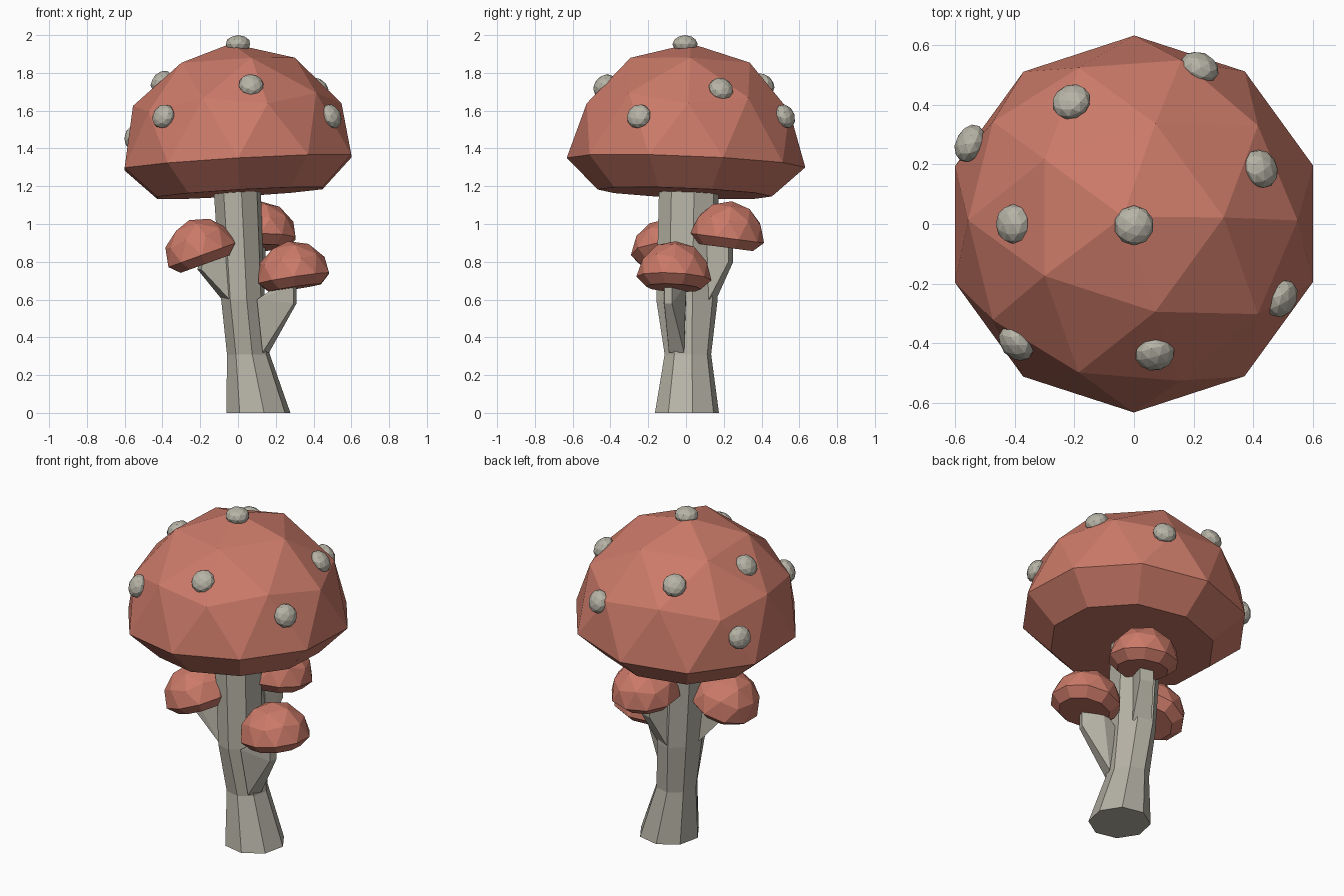
import bpy, bmesh, math
from mathutils import Vector, Matrix

if "Cube" in bpy.data.objects:
    bpy.data.objects.remove(bpy.data.objects["Cube"])

UP = Vector((0, 0, 1))


def material(name, rgb):
    m = bpy.data.materials.new(name)
    m.diffuse_color = (*rgb, 1)
    m.use_nodes = True
    m.node_tree.nodes["Principled BSDF"].inputs["Base Color"].default_value = m.diffuse_color
    return m


RED = material("cap_red", (0.60, 0.195, 0.14))
GREY = material("stem_grey", (0.47, 0.45, 0.38))


def finish(bm, name, mat):
    bmesh.ops.recalc_face_normals(bm, faces=bm.faces[:])
    me = bpy.data.meshes.new(name)
    bm.to_mesh(me)
    bm.free()
    me.materials.append(mat)
    ob = bpy.data.objects.new(name, me)
    bpy.context.collection.objects.link(ob)
    return ob


def place(bm, loc, normal, scale):
    rot = UP.rotation_difference(Vector(normal).normalized()).to_matrix().to_4x4()
    bm.transform(Matrix.Translation(loc) @ rot @ Matrix.Diagonal((*scale, 1)))


# Cap: half an icosphere, with the rim tucked in to a flat underside
def cap(name, loc, normal, r):
    bm = bmesh.new()
    bmesh.ops.create_icosphere(bm, subdivisions=2, radius=1)
    bmesh.ops.delete(bm, geom=[v for v in bm.verts if v.co.z < -0.01], context='VERTS')
    rim = [e for e in bm.edges if e.is_boundary]
    ext = bmesh.ops.extrude_edge_only(bm, edges=rim)['geom']
    for v in [g for g in ext if isinstance(g, bmesh.types.BMVert)]:
        v.co = Vector((v.co.x * 0.73, v.co.y * 0.73, -0.255))
    bmesh.ops.holes_fill(bm, edges=[e for e in bm.edges if e.is_boundary], sides=0)
    place(bm, loc, normal, (r, r, r))
    finish(bm, name, RED)


CENTRE = Vector((0, 0, 1.325))
cap("main_cap", CENTRE, (-0.058, 0.04, 1), 0.632)
cap("left_small_cap", (-0.192, -0.095, 0.835), (-0.36, 0, 1), 0.197)
cap("back_small_cap", (0.117, 0.218, 0.925), (0.0, 0.13, 1), 0.197)
cap("right_small_cap", (0.295, -0.064, 0.712), (-0.15, 0.05, 1), 0.199)

# Spots: flattened pebbles sitting on the main cap
spots = [(0, -0.005, 1.953), (-0.21, 0.41, 1.74), (-0.55, 0.27, 1.46),
         (-0.405, 0.0, 1.755), (-0.395, -0.4, 1.57), (0.07, -0.435, 1.735),
         (0.495, -0.25, 1.57), (0.425, 0.185, 1.715), (0.22, 0.525, 1.57)]
for i, p in enumerate(spots):
    bm = bmesh.new()
    bmesh.ops.create_icosphere(bm, subdivisions=2, radius=1)
    place(bm, p, Vector(p) - CENTRE, (0.067, 0.067, 0.047))
    finish(bm, f"spot_{i + 1}", GREY)

# Stem: eight-sided loft through (x, y, z, x radius, y radius)
rings = [(0.108, 0.005, 0, 0.172, 0.172), (0.055, 0.01, 0.31, 0.115, 0.125),
         (0.026, 0.005, 0.6, 0.117, 0.165), (-0.005, 0.015, 1.2, 0.127, 0.16)]
bm = bmesh.new()
loops = []
for x, y, z, rx, ry in rings:
    angles = [math.radians(10 + 45 * k) for k in range(8)]
    loops.append([bm.verts.new((x + rx * math.cos(a), y + ry * math.sin(a), z)) for a in angles])
for lo, hi in zip(loops, loops[1:]):
    for k in range(8):
        bm.faces.new((lo[k], lo[(k + 1) % 8], hi[(k + 1) % 8], hi[k]))
bm.faces.new(loops[0])
bm.faces.new(loops[-1])
finish(bm, "stem", GREY)


# Branches: wedges growing out of the stem into the small caps
def branch(name, points):
    bm = bmesh.new()
    for p in points:
        bm.verts.new(p)
    res = bmesh.ops.convex_hull(bm, input=bm.verts[:])
    loose = [g for g in res['geom_interior'] if isinstance(g, bmesh.types.BMVert)]
    bmesh.ops.delete(bm, geom=loose, context='VERTS')
    bmesh.ops.dissolve_limit(bm, angle_limit=0.05, verts=bm.verts[:], edges=bm.edges[:])
    finish(bm, name, GREY)


branch("left_branch", [(-0.085, 0.0, 0.6), (-0.045, -0.115, 0.6), (-0.08, 0.0, 0.84), (-0.06, -0.1, 0.84),
                       (-0.215, -0.07, 0.76), (-0.195, -0.13, 0.76),
                       (-0.2, -0.07, 0.82), (-0.18, -0.13, 0.82)])
branch("back_branch", [(0.01, 0.16, 0.6), (0.11, 0.12, 0.6), (0.0, 0.15, 0.9), (0.1, 0.11, 0.9),
                       (0.07, 0.25, 0.8), (0.145, 0.225, 0.8),
                       (0.07, 0.25, 0.9), (0.145, 0.225, 0.9)])
branch("right_branch", [(0.165, -0.01, 0.32), (0.13, -0.09, 0.32), (0.13, 0.0, 0.6), (0.1, -0.12, 0.6),
                        (0.31, -0.075, 0.58), (0.295, -0.115, 0.58), (0.31, -0.075, 0.68),
                        (0.295, -0.115, 0.68), (0.22, 0.0, 0.68), (0.22, -0.11, 0.68)])
